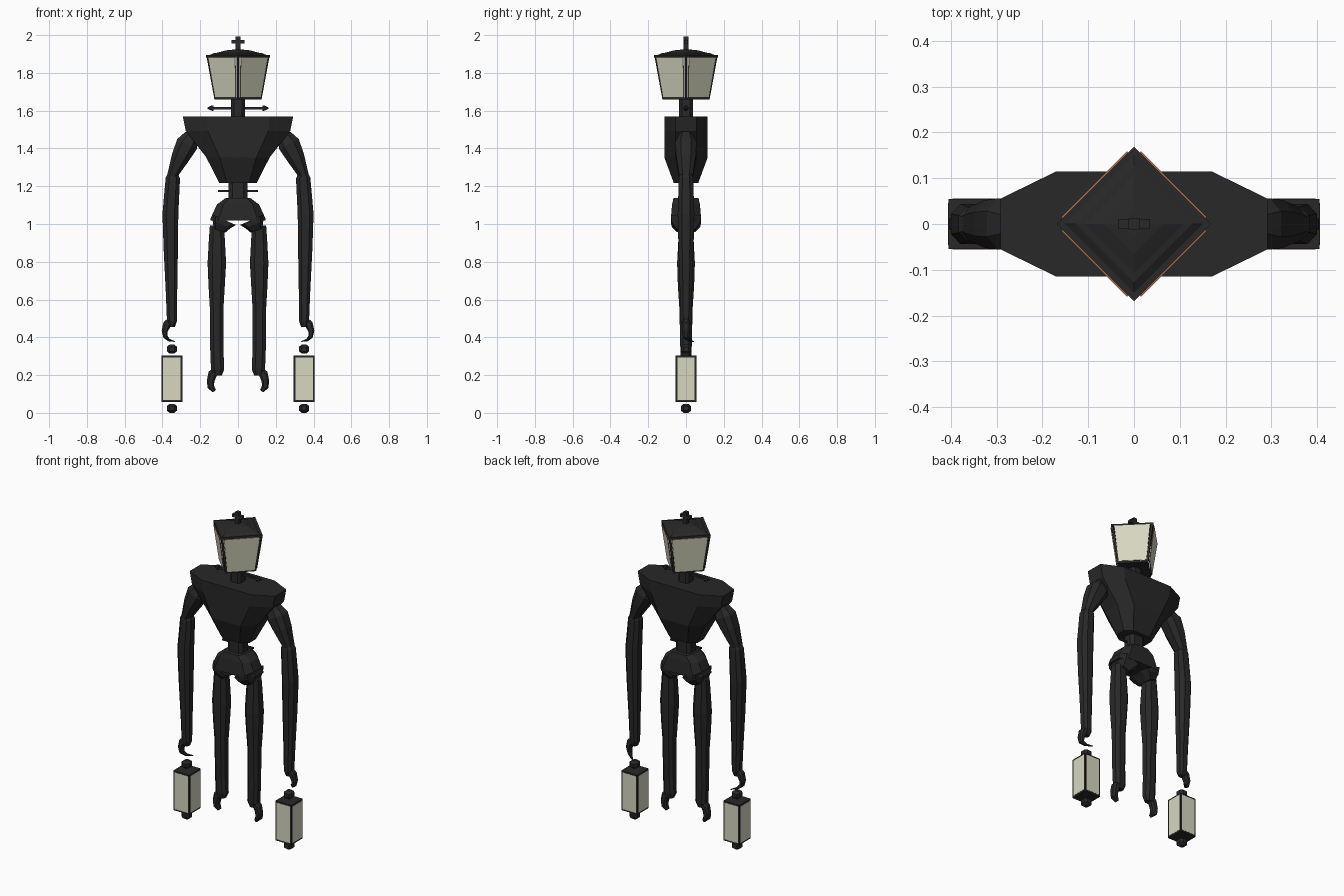
import bpy, bmesh, math
from mathutils import Vector, Matrix

cube = bpy.data.objects.get("Cube")
if cube:
    bpy.data.objects.remove(cube, do_unlink=True)


def material(name, rgb):
    m = bpy.data.materials.new(name)
    m.use_nodes = True
    m.diffuse_color = (*rgb, 1)
    m.node_tree.nodes["Principled BSDF"].inputs["Base Color"].default_value = (*rgb, 1)
    return m


IRON = material("dark iron", (0.021, 0.021, 0.021))
GLASS = material("pale glass", (0.68, 0.68, 0.53))
COPPER = material("copper edge", (0.40, 0.15, 0.08))


def rings_object(name, rings, mat=IRON, side_mat=None):
    """Skin a stack of vertex rings, capped at both ends."""
    bm = bmesh.new()
    loops = [[bm.verts.new(p) for p in ring] for ring in rings]
    n = len(loops[0])
    for a, b in zip(loops, loops[1:]):
        for i in range(n):
            f = bm.faces.new((a[i], a[(i + 1) % n], b[(i + 1) % n], b[i]))
            f.material_index = 1 if side_mat else 0
    bm.faces.new(loops[0][::-1])
    bm.faces.new(loops[-1])
    bmesh.ops.recalc_face_normals(bm, faces=bm.faces)
    me = bpy.data.meshes.new(name)
    bm.to_mesh(me)
    bm.free()
    me.materials.append(mat)
    if side_mat:
        me.materials.append(side_mat)
    ob = bpy.data.objects.new(name, me)
    bpy.context.collection.objects.link(ob)
    return ob


def loft(name, path, a=0.5, b=0.5, s=1, mat=IRON):
    """Chamfered section swept along (x, y, z, half width, half depth) points."""
    shape = [(1, -b), (1, b), (a, 1), (-a, 1), (-1, b), (-1, -b), (-a, -1), (a, -1)]
    rings = []
    for i, (x, y, z, ru, rv) in enumerate(path):
        p, q = path[max(i - 1, 0)], path[min(i + 1, len(path) - 1)]
        d = Vector((q[0] - p[0], 0, q[2] - p[2])).normalized()
        u = Vector((d.z, 0, -d.x))
        rings.append([((x + u.x * ru * k) * s, y + rv * l, z + u.z * ru * k) for k, l in shape])
    return rings_object(name, rings, mat)


def square(centre, h, z, angle=0):
    """Four corners of a horizontal square."""
    r = Matrix.Rotation(angle, 3, 'Z')
    return [r @ Vector((h * i, h * j, z)) + Vector((centre, 0, 0))
            for i, j in ((-1, -1), (1, -1), (1, 1), (-1, 1))]


def box(name, cx, cz, hx, hy, hz):
    return rings_object(name, [[(cx + i * hx, j * hy, cz + k * hz) for i, j in
                                ((-1, -1), (1, -1), (1, 1), (-1, 1))] for k in (-1, 1)])


def lantern(name, cx, z0, z1, h0, h1, angle, post, out):
    """Tapered four-sided lantern: rims, corner posts and glass panes."""
    low, high = square(cx, h0, z0, angle), square(cx, h1, z1, angle)
    for tag, h, z, t in (("bottom_rim", h0, z0, post), ("top_rim", h1, z1, -post)):
        rings_object(f"{name}_{tag}", [square(cx, h, z, angle), square(cx, h, z + t, angle)])
    mid = Vector((cx, 0, 0))
    for i in range(4):
        rings = []
        for c, h in ((low[i], h0), (high[i], h1)):
            inward = Vector((cx - c.x, -c.y, 0)).normalized() * post * 0.71
            rings.append([v + c + inward for v in square(0, post / 2, 0, angle)])
        rings_object(f"{name}_post_{i + 1}", rings)
        # Pane with copper edges
        j = (i + 1) % 4
        f = post * 0.9 / (2 * h0)
        g = post * 0.9 / (z1 - z0)

        def corner(t, v):
            return low[i].lerp(low[j], t).lerp(high[i].lerp(high[j], t), v)
        quad = [corner(t, v) for t, v in ((f, g), (1 - f, g), (1 - f, 1 - g), (f, 1 - g))]
        n = (quad[1] - quad[0]).cross(quad[3] - quad[0]).normalized()
        rings_object(f"{name}_pane_{i + 1}",
                     [[p + n * (out - 0.004) for p in quad], [p + n * out for p in quad]],
                     GLASS, COPPER)


# Torso, waist and pelvis
loft("torso", [(0, 0, 1.225, .10, .065), (0, 0, 1.36, .168, .115),
               (0, 0, 1.50, .277, .115), (0, 0, 1.575, .292, .115)], .58, .48)
loft("waist", [(0, 0, 1.12, .05, .04), (0, 0, 1.24, .05, .04)], .6, .6)
loft("pelvis", [(0, 0, 1.025, .146, .08), (0, 0, 1.035, .146, .08),
                (0, 0, 1.11, .112, .074), (0, 0, 1.145, .065, .066)], .7, .5)
# Neck
loft("neck", [(0, 0, 1.56, .036, .036), (0, 0, 1.67, .036, .036)], .6, .6)

# Thin cross rods at waist and neck
box("waist_rod", 0, 1.182, .105, .005, .005)
box("neck_rod", 0, 1.62, .14, .006, .006)

# Head lantern, set cornerwise
HEAD = math.radians(45)
lantern("head", 0, 1.665, 1.902, .088, .119, HEAD, .013, .006)
rings_object("head_roof", [square(0, h, z, HEAD) for h, z in
                           ((.106, 1.902), (.09, 1.912), (.076, 1.914), (.046, 1.926), (.02, 1.93))])
box("finial_post", 0, 1.962, .012, .012, .038)
box("finial_bar", 0, 1.972, .035, .011, .009)

for s, side in ((1, "left"), (-1, "right")):
    # Rod tip
    loft(f"{side}_rod_tip", [(.13, 0, 1.62, .014, .012), (.142, 0, 1.62, .013, .012),
                             (.162, 0, 1.62, .003, .003)], s=s)
    # Hip and leg
    loft(f"{side}_hip", [(.075, 0, 1.03, .07, .08), (.086, 0, 1.005, .052, .075),
                         (.098, 0, .972, .032, .05)], .7, .5, s)
    loft(f"{side}_leg", [(.112, 0, 1.0, .037, .036), (.112, 0, .93, .042, .04),
                         (.112, 0, .80, .049, .047), (.113, 0, .68, .043, .043),
                         (.113, 0, .56, .036, .035), (.112, 0, .34, .035, .030),
                         (.108, 0, .235, .035, .028), (.108, 0, .205, .022, .020)], s=s)
    loft(f"{side}_foot", [(.110, 0, .235, .024, .022), (.135, 0, .212, .024, .022),
                          (.145, 0, .175, .020, .022), (.144, 0, .145, .018, .020),
                          (.125, 0, .122, .010, .012)], s=s)
    # Arm
    loft(f"{side}_upper_arm", [(.243, 0, 1.475, .040, .035), (.270, 0, 1.43, .058, .056),
                               (.305, 0, 1.36, .048, .052), (.350, 0, 1.26, .026, .036)], s=s)
    loft(f"{side}_forearm", [(.345, 0, 1.275, .026, .030), (.345, 0, 1.25, .038, .038),
                             (.358, 0, 1.06, .042, .044), (.356, 0, .88, .038, .040),
                             (.352, 0, .64, .030, .032), (.350, 0, .49, .026, .028),
                             (.350, 0, .462, .016, .018)], s=s)
    # Hooked hand
    loft(f"{side}_hand", [(.350, 0, .50, .020, .022), (.376, 0, .475, .022, .022),
                          (.388, 0, .44, .016, .020), (.384, 0, .41, .012, .016),
                          (.365, .015, .392, .007, .010), (.335, .04, .385, .002, .003)], s=s)
    # Hand lantern with knobs
    lantern(f"{side}_lantern", .35 * s, .065, .31, .055, .055, 0, .010, .001)
    for tag, z in (("top", .345), ("bottom", .031)):
        loft(f"{side}_lantern_{tag}_knob", [(.35, 0, z - .024, .012, .012), (.35, 0, z - .012, .027, .027),
                                            (.35, 0, z + .012, .027, .027), (.35, 0, z + .024, .012, .012)], s=s)
bpy.context.view_layer.update()

# Rest the model on the floor
low_z = min((o.matrix_world @ v.co).z for o in bpy.context.collection.objects
            if o.type == 'MESH' for v in o.data.vertices)
for o in bpy.context.collection.objects:
    if o.type == 'MESH':
        o.location.z -= low_z
